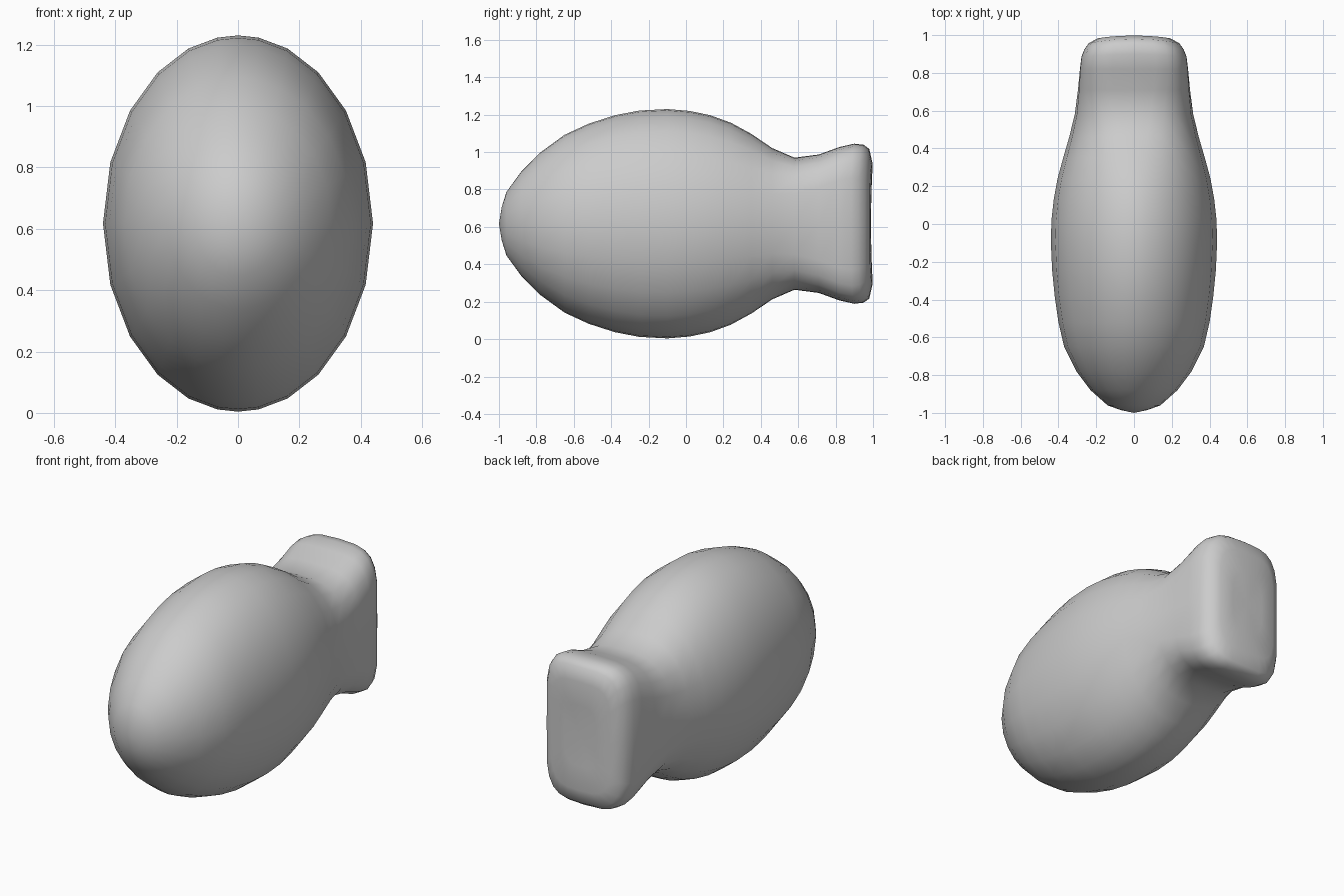
import bpy
import bmesh
import math

# Remove the default cube
cube = bpy.data.objects.get("Cube")
if cube:
    bpy.data.objects.remove(cube, do_unlink=True)

grey = bpy.data.materials.new("plain grey")
grey.use_nodes = True
colour = (0.6, 0.6, 0.6, 1)
grey.diffuse_color = colour
grey.node_tree.nodes["Principled BSDF"].inputs["Base Color"].default_value = colour

MID = 0.617
QUARTER = 6

# Sections along the body: y, half width, half height, squareness
SECTIONS = [
    (-0.985, 0.07, 0.09, 2), (-0.96, 0.14, 0.17, 2), (-0.88, 0.23, 0.28, 2),
    (-0.78, 0.305, 0.38, 2), (-0.65, 0.37, 0.475, 2), (-0.52, 0.40, 0.535, 2),
    (-0.38, 0.42, 0.58, 2), (-0.25, 0.433, 0.605, 2), (-0.1, 0.44, 0.613, 2),
    (0.02, 0.437, 0.603, 2), (0.13, 0.425, 0.58, 2), (0.24, 0.405, 0.54, 2.05),
    (0.35, 0.375, 0.48, 2.15), (0.46, 0.343, 0.405, 2.4), (0.58, 0.315, 0.353, 2.9),
    (0.71, 0.303, 0.37, 3.5), (0.82, 0.297, 0.41, 4), (0.9, 0.29, 0.428, 4),
    (0.95, 0.275, 0.422, 4), (0.98, 0.25, 0.4, 4), (0.998, 0.2, 0.32, 4),
    (0.992, 0.11, 0.18, 3),
]


def section_angles():
    # Points gather towards the top and bottom of each quarter
    quarter = [math.pi / 2 * (1 - (1 - i / QUARTER) ** 1.3) for i in range(QUARTER)]
    back = [math.pi - a for a in reversed(quarter[1:])]
    half = quarter + [math.pi / 2] + back
    return half + [a + math.pi for a in half]


def make_ring(bm, y, width, height, power):
    ring = []
    tail = min(max((y - 0.55) / 0.3, 0), 1)
    bow = min(max((y - 0.85) / 0.1, 0), 1)
    for a in section_angles():
        c, s = math.cos(a), math.sin(a)
        x = width * math.copysign(abs(c) ** (2 / power), c)
        z = height * math.copysign(abs(s) ** (2 / power), s)
        # Tail sides are slightly waisted and its back bows across the width
        x *= 1 - 0.04 * tail * (1 - abs(z) / height)
        ring.append(bm.verts.new((x, y - 0.4 * bow * x * x, MID + z)))
    return ring


# Body and tail, one continuous skin
bm = bmesh.new()
rings = [make_ring(bm, *section) for section in SECTIONS]
for a, b in zip(rings, rings[1:]):
    for i in range(len(a)):
        j = (i + 1) % len(a)
        bm.faces.new((a[i], a[j], b[j], b[i]))

# Close the nose and the tail end
for ring, y in ((rings[0], -1), (rings[-1], 0.988)):
    tip = bm.verts.new((0, y, MID))
    for i in range(len(ring)):
        bm.faces.new((ring[i], ring[(i + 1) % len(ring)], tip))

bmesh.ops.recalc_face_normals(bm, faces=bm.faces)
for face in bm.faces:
    face.smooth = True
mesh = bpy.data.meshes.new("fish_body")
bm.to_mesh(mesh)
bm.free()
mesh.materials.append(grey)
body = bpy.data.objects.new("fish_body", mesh)
bpy.context.collection.objects.link(body)
